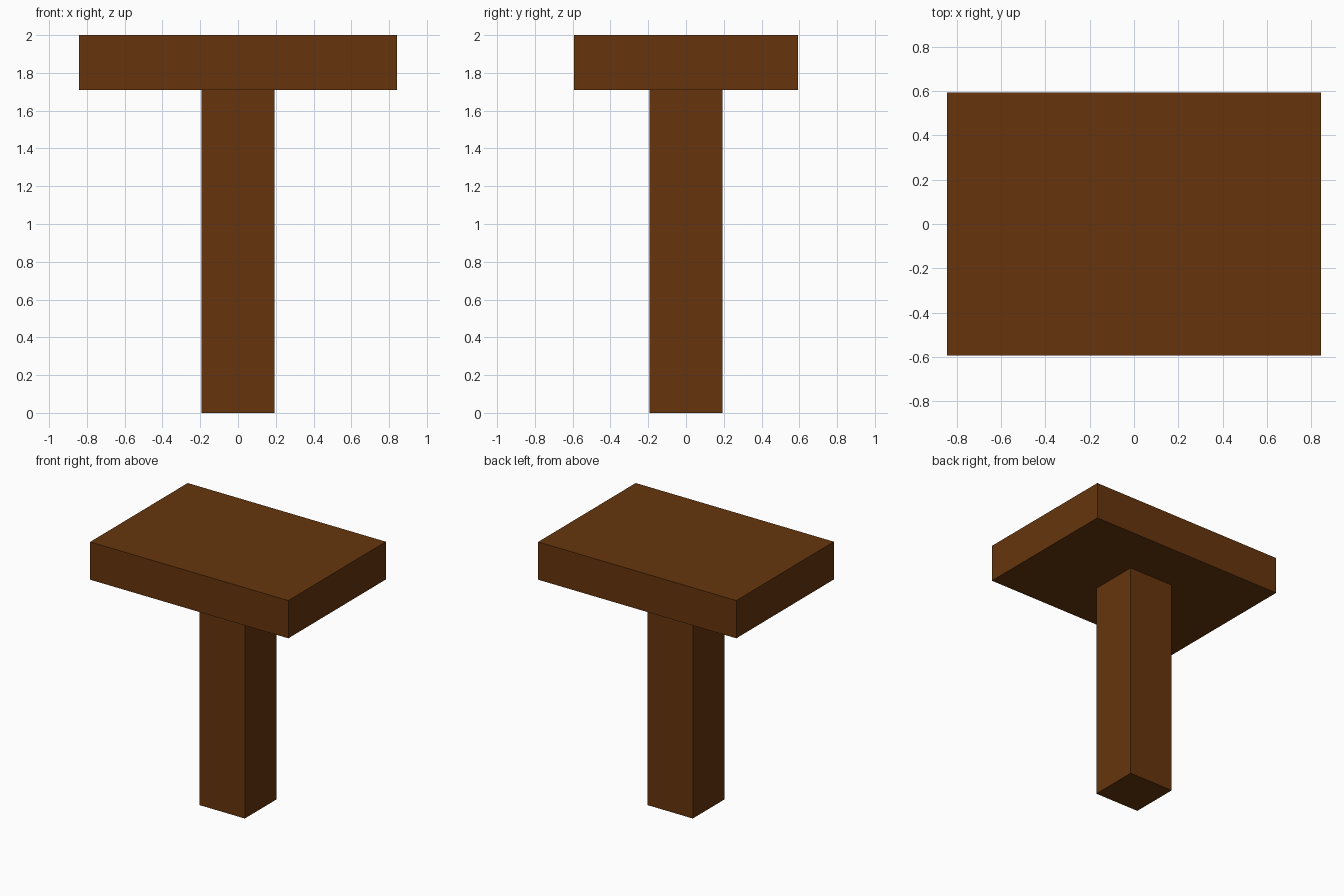
import bpy

if "Cube" in bpy.data.objects:
    bpy.data.objects.remove(bpy.data.objects["Cube"])

wood = bpy.data.materials.new("dark_brown_wood")
wood.diffuse_color = (0.133, 0.036, 0.004, 1.0)
wood.use_nodes = True
wood.node_tree.nodes["Principled BSDF"].inputs["Base Color"].default_value = wood.diffuse_color


def box(name, size_x, size_y, z0, z1):
    """Box centred on x and y, spanning z0 to z1."""
    bpy.ops.mesh.primitive_cube_add(size=1, location=(0, 0, (z0 + z1) / 2))
    ob = bpy.context.object
    ob.name = name
    ob.scale = (size_x, size_y, z1 - z0)
    bpy.ops.object.transform_apply(location=False, rotation=False, scale=True)
    ob.data.materials.append(wood)
    return ob


# Square post and the rectangular slab resting on it
box("post", 0.386, 0.386, 0.0, 1.71)
box("table_top", 1.684, 1.184, 1.71, 2.0)
